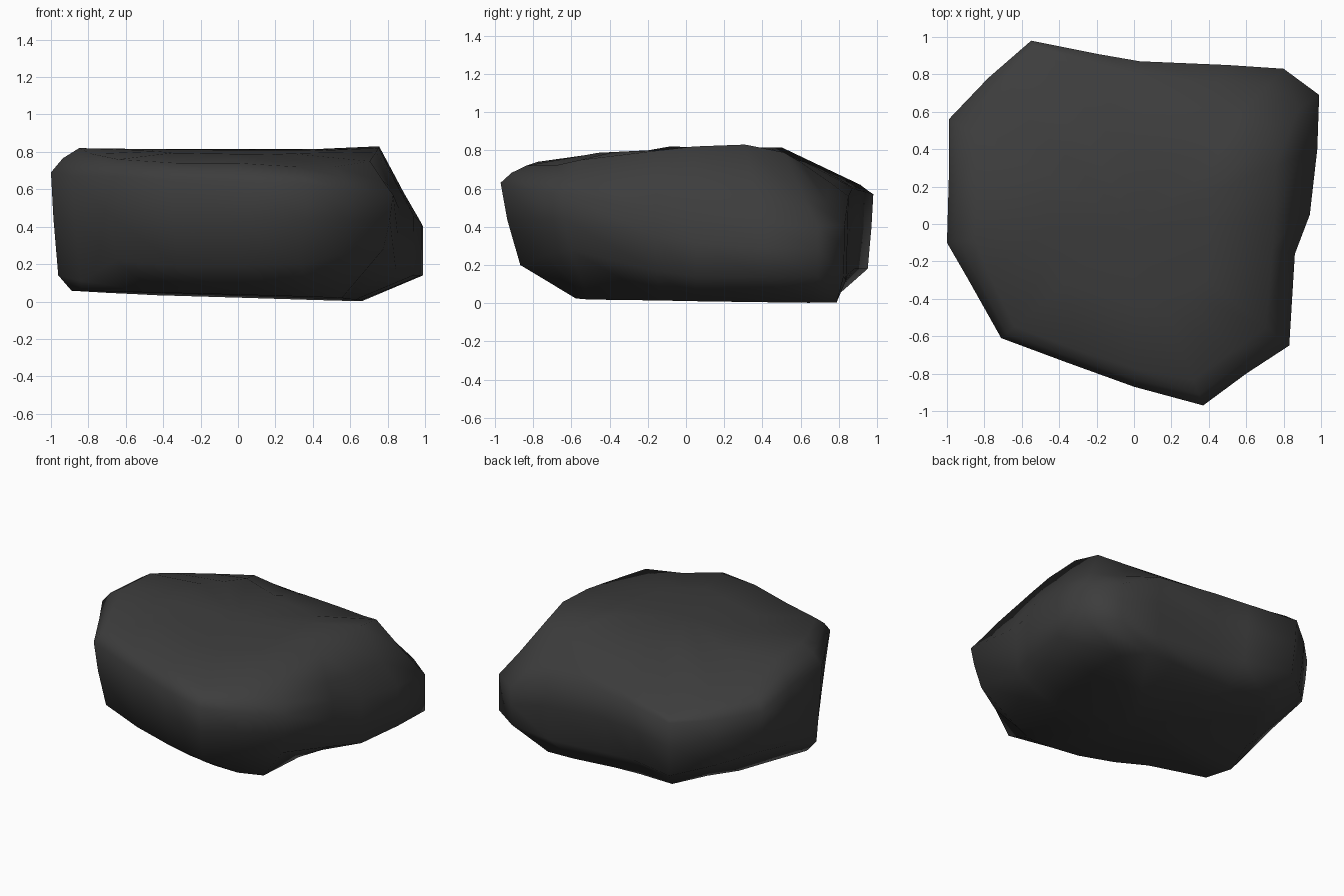
import bpy
import bmesh

# Remove the default object
default_cube = bpy.data.objects.get("Cube")
if default_cube:
    bpy.data.objects.remove(default_cube, do_unlink=True)

# Dark stone material
stone = bpy.data.materials.new("dark_stone")
stone.use_nodes = True
stone_colour = (0.046, 0.046, 0.046, 1)
stone.diffuse_color = stone_colour
stone.node_tree.nodes["Principled BSDF"].inputs["Base Color"].default_value = stone_colour

# Widest outline of the boulder, in hundredths of a unit:
# x, y, base scale, lower edge height, upper edge height, rim height, rim scale
OUTLINE = [
    (-99, 56, 70, 31, 61, 71, 86),
    (-78, 78, 72, 24, 58, 67, 88),
    (-55, 98, 80, 18, 57, 62, 93),
    (-20, 91, 84, 18, 59, 66, 86),
    (3, 87, 88, 15, 60, 70, 82),
    (50, 85, 93, 12, 56, 74, 73),
    (80, 83, 95, 14, 41, 74, 72),
    (99, 69, 93, 14, 40, 79, 74),
    (98, 40, 90, 14, 42, 83, 77),
    (94, 5, 87, 14, 46, 82, 80),
    (86, -16, 83, 17, 50, 80, 86),
    (83, -65, 78, 28, 57, 75, 85),
    (60, -80, 72, 25, 59, 72, 86),
    (37, -97, 60, 20, 63, 72, 86),
    (0, -87, 64, 19, 64, 74, 89),
    (-36, -74, 65, 19, 65, 74, 90),
    (-71, -61, 62, 22, 67, 76, 90),
    (-89, -29, 94, 11, 67, 79, 88),
    (-100, -10, 89, 14, 69, 82, 85),
    (-99, 25, 78, 24, 67, 81, 85),
]
points = [[value / 100 for value in row] for row in OUTLINE]


def blend(a, b, amount):
    return a + (b - a) * amount


def underside_height(x, y):
    """Gently tilted base, lowest at the back."""
    return max(0, 0.03 - 0.03 * x - 0.012 * y)


def crown_height(y):
    """Flat top that dips towards the front."""
    return 0.81 + 0.05 * min(y, 0.1)


def underside_ring(x, y, base_scale, *heights):
    """Base outline, cut in further below the right flank."""
    px = x * (min(base_scale, 0.67) if x > 0.3 else base_scale)
    py = y * base_scale
    return px, py, underside_height(px, py)


def lower_ring(x, y, base_scale, low, *rest):
    scale = 0.97 + 0.09 * min(y, 0) + 0.03 * max(x, 0)
    return x * scale, y * scale, low


def waist_ring(*point):
    """Slight bulge halfway up the sides."""
    x, y, base_scale, low, high = point[:5]
    low_x, low_y, low_z = lower_ring(*point)
    return blend(low_x, x, 0.66), blend(low_y, y, 0.66), blend(low_z, high, 0.55)


def upper_ring(x, y, base_scale, low, high, *rest):
    return x, y, high


def shoulder_ring(x, y, base_scale, low, high, rim, rim_scale):
    """Rounded shoulder, hollower on the sloping right and back flanks."""
    scale = blend(1, rim_scale, 0.42)
    hollow = x > 0.7 or y > 0.8
    return x * scale, y * scale, blend(high, rim, 0.4 if hollow else 0.58)


def rim_ring(x, y, base_scale, low, high, rim, rim_scale):
    return x * rim_scale, y * rim_scale, rim


def crown_ring(x, y, *rest):
    scale = 0.55 * rest[-1]
    return x * scale, y * scale, crown_height(y * scale)


# Skin the rings from the underside up to the crown
mesh = bpy.data.meshes.new("boulder")
bm = bmesh.new()
ring_makers = (underside_ring, lower_ring, waist_ring, upper_ring,
               shoulder_ring, rim_ring, crown_ring)
rings = [[bm.verts.new(maker(*point)) for point in points] for maker in ring_makers]
count = len(points)
for below, above in zip(rings, rings[1:]):
    for i in range(count):
        j = (i + 1) % count
        bm.faces.new((below[i], below[j], above[j], above[i]))

# Close the underside and the crown with fans
for ring, height in ((rings[0], underside_height(0, 0)), (rings[-1], crown_height(0))):
    centre = bm.verts.new((0, 0, height))
    for i in range(count):
        bm.faces.new((ring[i], ring[(i + 1) % count], centre))

bmesh.ops.recalc_face_normals(bm, faces=bm.faces)
for face in bm.faces:
    face.smooth = True
bm.to_mesh(mesh)
bm.free()
mesh.materials.append(stone)

boulder = bpy.data.objects.new("boulder", mesh)
bpy.context.collection.objects.link(boulder)
